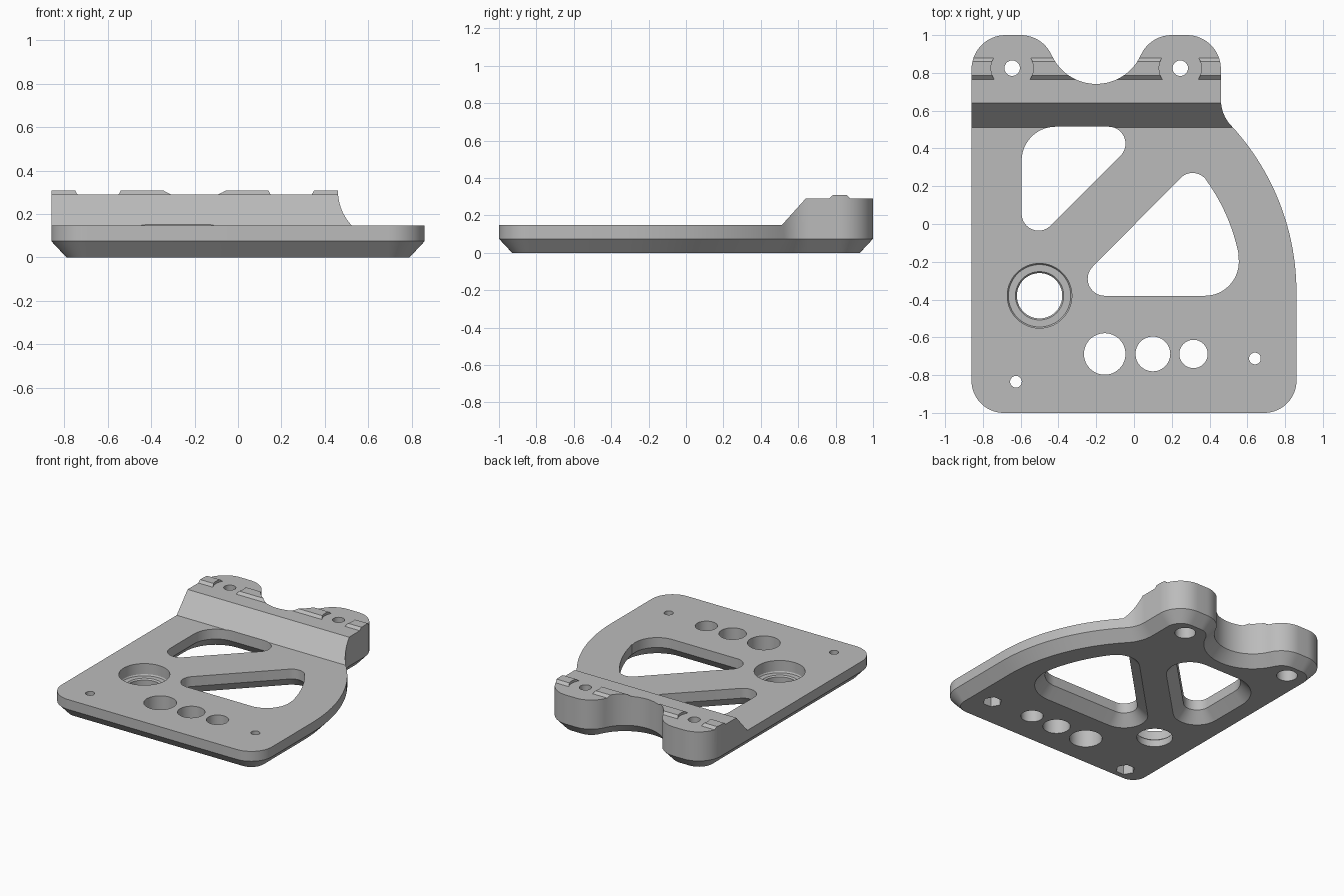
import bpy, bmesh
from math import sin, cos, radians, ceil

if "Cube" in bpy.data.objects:
    bpy.data.objects.remove(bpy.data.objects["Cube"], do_unlink=True)

PLATE, BLOCK, RIDGE = 0.148, 0.29, 0.308
CHAMFER, CHAMFER_Z = 0.07, 0.075

grey = bpy.data.materials.new("plain grey")
grey.use_nodes = True
colour = (0.5, 0.5, 0.5, 1)
grey.diffuse_color = colour
grey.node_tree.nodes["Principled BSDF"].inputs["Base Color"].default_value = colour


def path(arcs, grow=0.0):
    """Outline of tangent arcs (x, y, radius, start, end), offset by grow."""
    pts = []
    for x, y, r, a, b in arcs:
        r += grow if b > a else -grow
        n = max(4, ceil(abs(b - a) / (2 if r > 0.5 else 6)))
        for i in range(n + 1):
            t = radians(a + (b - a) * i / n)
            p = (x + r * cos(t), y + r * sin(t))
            if not pts or abs(p[0] - pts[-1][0]) + abs(p[1] - pts[-1][1]) > 0.004:
                pts.append(p)
    return pts


def circle(x, y, r, n=48):
    return [(x + r * cos(radians(360 * i / n)), y + r * sin(radians(360 * i / n))) for i in range(n)]


def loft(name, loops):
    """Solid through stacked loops of (points, z)."""
    bm = bmesh.new()
    rings = [[bm.verts.new((x, y, z)) for x, y in pts] for pts, z in loops]
    bm.faces.new(rings[0][::-1])
    bm.faces.new(rings[-1])
    for low, high in zip(rings, rings[1:]):
        n = len(low)
        for i in range(n):
            j = (i + 1) % n
            bm.faces.new((low[i], low[j], high[j], high[i]))
    bmesh.ops.recalc_face_normals(bm, faces=bm.faces)
    mesh = bpy.data.meshes.new(name)
    bm.to_mesh(mesh)
    bm.free()
    mesh.materials.append(grey)
    obj = bpy.data.objects.new(name, mesh)
    bpy.context.collection.objects.link(obj)
    return obj


def carve(target, cutter, operation="DIFFERENCE"):
    mod = target.modifiers.new("carve", "BOOLEAN")
    mod.operation, mod.solver, mod.object = operation, "EXACT", cutter
    bpy.context.view_layer.objects.active = target
    bpy.ops.object.modifier_apply(modifier=mod.name)
    bpy.data.objects.remove(cutter, do_unlink=True)


def drill(x, y, steps, n=48):
    """Round or polygonal hole through (radius, z) steps."""
    carve(bracket, loft("drill", [(circle(x, y, r, n), z) for r, z in steps]))


# Plate outline with two rear tabs and a scallop between them
outline = [
    (0.69, -0.83, 0.17, 270, 360),
    (-0.436, -0.36, 1.296, 0, 42.9),
    (0.66, 0.658, 0.2, 222.9, 180),
    (0.28, 0.82, 0.18, 0, 90),
    (0.2, 0.82, 0.18, 90, 155.8),
    (-0.2, 1.0, 0.2586, -24.2, -155.8),
    (-0.6, 0.82, 0.18, 24.2, 90),
    (-0.68, 0.82, 0.18, 90, 180),
    (-0.69, -0.83, 0.17, 180, 270),
]
bracket = loft("bracket_plate", [
    (path(outline, -CHAMFER), 0), (path(outline), CHAMFER_Z), (path(outline), 0.4)])

# Side profile: thin plate, ramp, raised rear block and ridge
profile = [(-1.1, -0.1), (1.1, -0.1), (1.1, BLOCK), (0.88, BLOCK), (0.86, RIDGE),
           (0.785, RIDGE), (0.765, BLOCK), (0.64, BLOCK), (0.512, PLATE), (-1.1, PLATE)]
side = loft("side_profile", [(profile, -1), (profile, 1)])
for v in side.data.vertices:
    v.co = (v.co.z, v.co.x, v.co.y)
carve(bracket, side, "INTERSECT")

# Two rounded triangular windows, chamfered underneath
windows = [
    [(-0.135, 0.425, 0.09, -45, 90), (-0.415, 0.335, 0.18, 90, 180),
     (-0.505, 0.055, 0.09, 180, 315)],
    [(-0.155, -0.29, 0.09, 135, 270), (0.375, -0.2, 0.18, 270, 371.5),
     (-0.436, -0.36, 1.01, 11.5, 35.9), (0.31, 0.18, 0.09, 35.9, 135)],
]
for arcs in windows:
    carve(bracket, loft("window", [
        (path(arcs, CHAMFER * 1.1), -CHAMFER_Z * 0.1),
        (path(arcs), CHAMFER_Z), (path(arcs), 0.5)]))

# Stepped bearing bore
drill(-0.5, -0.38, [(0.12, -0.1), (0.12, 0.05), (0.128, 0.06),
                    (0.165, 0.06), (0.171, 0.07), (0.171, 0.5)], 64)

# Three plain holes of falling size
for x, r in ((-0.155, 0.11), (0.1, 0.092), (0.315, 0.075)):
    drill(x, -0.688, [(r, -0.1), (r, 0.5)])

# Screw holes with hexagonal nut pockets below
for x, y in ((-0.625, -0.835), (0.64, -0.712)):
    drill(x, y, [(0.031, -0.1), (0.031, 0.5)], 32)
    drill(x, y, [(0.065, -0.1), (0.065, 0.07)], 6)

# Tab holes: round seat clearing the ridge, through hole, counterbore below
for x in (-0.645, 0.245):
    drill(x, 0.825, [(0.112, BLOCK), (0.112, 0.5)])
    drill(x, 0.825, [(0.041, -0.1), (0.041, 0.5)], 32)
    drill(x, 0.825, [(0.07, -0.1), (0.07, 0.15)], 32)

# Smooth curved walls, crisp edges
bpy.ops.object.select_all(action="DESELECT")
bracket.select_set(True)
bpy.context.view_layer.objects.active = bracket
bpy.ops.object.shade_smooth_by_angle(angle=radians(25))
